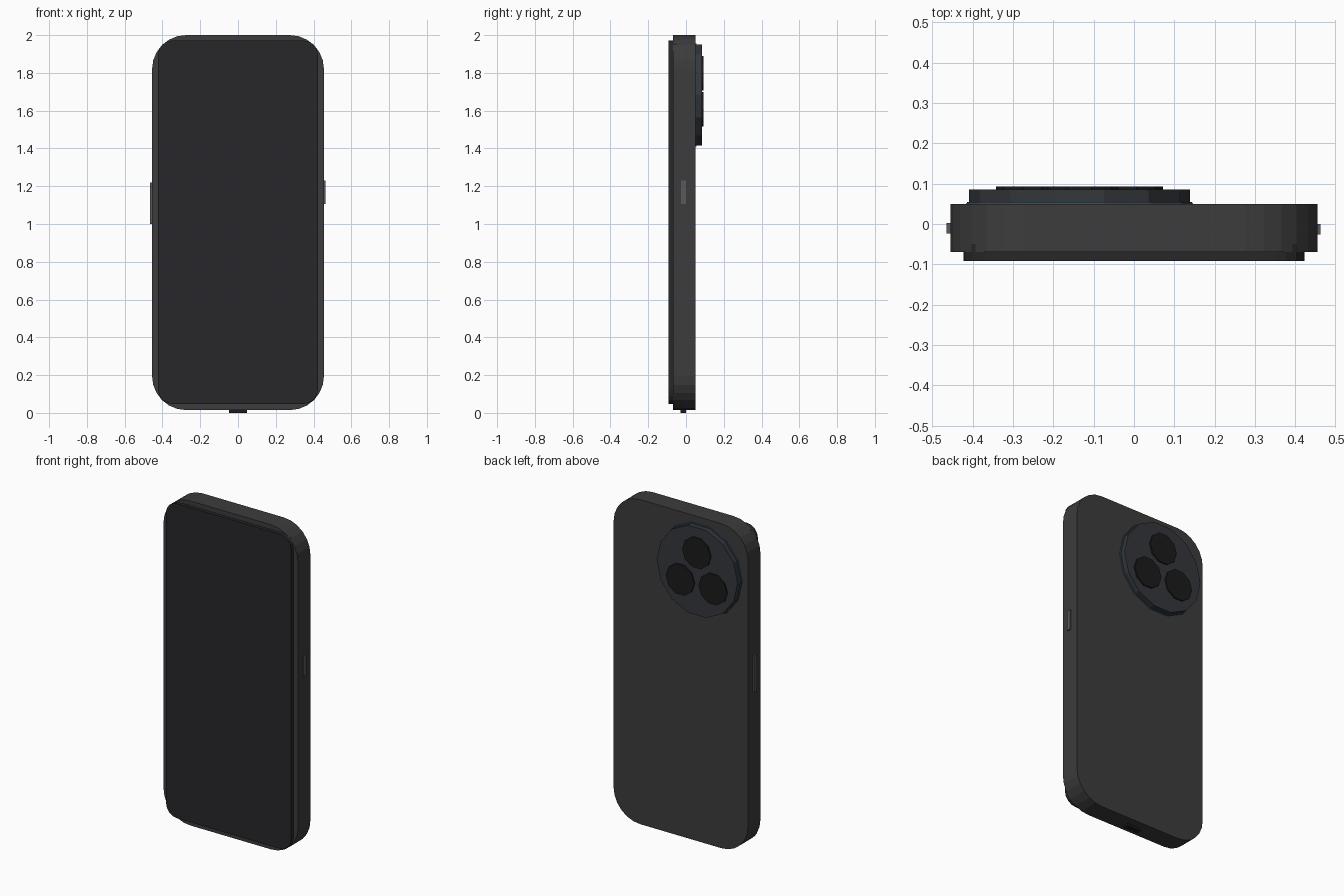
import bpy, bmesh, math
from mathutils import Matrix

if "Cube" in bpy.data.objects:
    bpy.data.objects.remove(bpy.data.objects["Cube"])


def material(name, rgb):
    m = bpy.data.materials.new(name)
    m.diffuse_color = (*rgb, 1)
    m.use_nodes = True
    m.node_tree.nodes["Principled BSDF"].inputs["Base Color"].default_value = m.diffuse_color
    return m


BODY = material("graphite", (0.045, 0.045, 0.045))
GLASS = material("dark_glass", (0.02, 0.02, 0.024))
BUMP = material("bump_grey", (0.036, 0.038, 0.045))
RIM = material("blue_rim", (0.03, 0.07, 0.11))
LENS = material("lens_black", (0.011, 0.011, 0.011))
METAL = material("button_grey", (0.1, 0.1, 0.1))


def finish(name, bm, mat):
    bmesh.ops.recalc_face_normals(bm, faces=bm.faces)
    me = bpy.data.meshes.new(name)
    bm.to_mesh(me)
    bm.free()
    me.materials.append(mat)
    ob = bpy.data.objects.new(name, me)
    bpy.context.collection.objects.link(ob)
    return ob


def slab(name, x, y, z, r, seg, mat):
    """Rounded rectangle in the XZ plane, extruded along y."""
    bm = bmesh.new()
    verts = []
    corners = [(x[1] - r, z[1] - r), (x[0] + r, z[1] - r),
               (x[0] + r, z[0] + r), (x[1] - r, z[0] + r)]
    for q, (cx, cz) in enumerate(corners):
        for i in range(seg + 1):
            a = math.pi / 2 * (q + i / seg)
            verts.append(bm.verts.new((cx + r * math.cos(a), y[0], cz + r * math.sin(a))))
    face = bm.faces.new(verts)
    ext = bmesh.ops.extrude_face_region(bm, geom=[face])["geom"]
    moved = [v for v in ext if isinstance(v, bmesh.types.BMVert)]
    bmesh.ops.translate(bm, verts=moved, vec=(0, y[1] - y[0], 0))
    # the starting face stays as the front cap
    if not face.is_valid:
        bm.faces.new(verts)
    return finish(name, bm, mat)


def box(name, x, y, z, mat):
    bm = bmesh.new()
    bmesh.ops.create_cube(bm, size=1)
    bmesh.ops.scale(bm, verts=bm.verts, vec=(x[1] - x[0], y[1] - y[0], z[1] - z[0]))
    bmesh.ops.translate(bm, verts=bm.verts, vec=(sum(x) / 2, sum(y) / 2, sum(z) / 2))
    return finish(name, bm, mat)


def disc(name, cx, cz, r, y, sides, mat):
    """Low-poly cylinder along y with a vertex on the x axis."""
    bm = bmesh.new()
    rings = []
    for yy in y:
        rings.append([bm.verts.new((cx + r * math.cos(2 * math.pi * i / sides), yy,
                                    cz + r * math.sin(2 * math.pi * i / sides)))
                      for i in range(sides)])
        bm.faces.new(rings[-1])
    for i in range(sides):
        j = (i + 1) % sides
        bm.faces.new((rings[0][i], rings[0][j], rings[1][j], rings[1][i]))
    return finish(name, bm, mat)


# Main body and front glass
slab("body", (-0.455, 0.455), (-0.07, 0.05), (0.015, 2.0), 0.18, 6, BODY)
slab("screen", (-0.423, 0.423), (-0.0915, -0.05), (0.047, 1.971), 0.075, 4, GLASS)

# Round camera bump with thin rim at its base
CX, CZ = -0.135, 1.683
disc("camera_bump", CX, CZ, 0.274, (0.04, 0.085), 14, BUMP)
bpy.ops.mesh.primitive_torus_add(location=(CX, 0.05, CZ), rotation=(math.pi / 2, 0, 0),
                                 major_radius=0.276, minor_radius=0.005,
                                 major_segments=14, minor_segments=6)
rim = bpy.context.object
rim.name = "camera_rim"
rim.data.materials.append(RIM)

# Three lenses
for i, (dx, z) in enumerate([(0, 1.799), (-0.111, 1.607), (0.111, 1.607)]):
    disc(f"lens_{i + 1}", CX + dx, z, 0.096, (0.08, 0.0935), 10, LENS)

# Side buttons and bottom port
box("volume_button", (-0.465, -0.445), (-0.023, 0.003), (1.0, 1.22), METAL)
box("power_button", (0.445, 0.462), (-0.026, 0.0), (1.105, 1.23), METAL)
box("charging_port", (-0.047, 0.047), (-0.03, 0.0), (0.0, 0.03), LENS)
